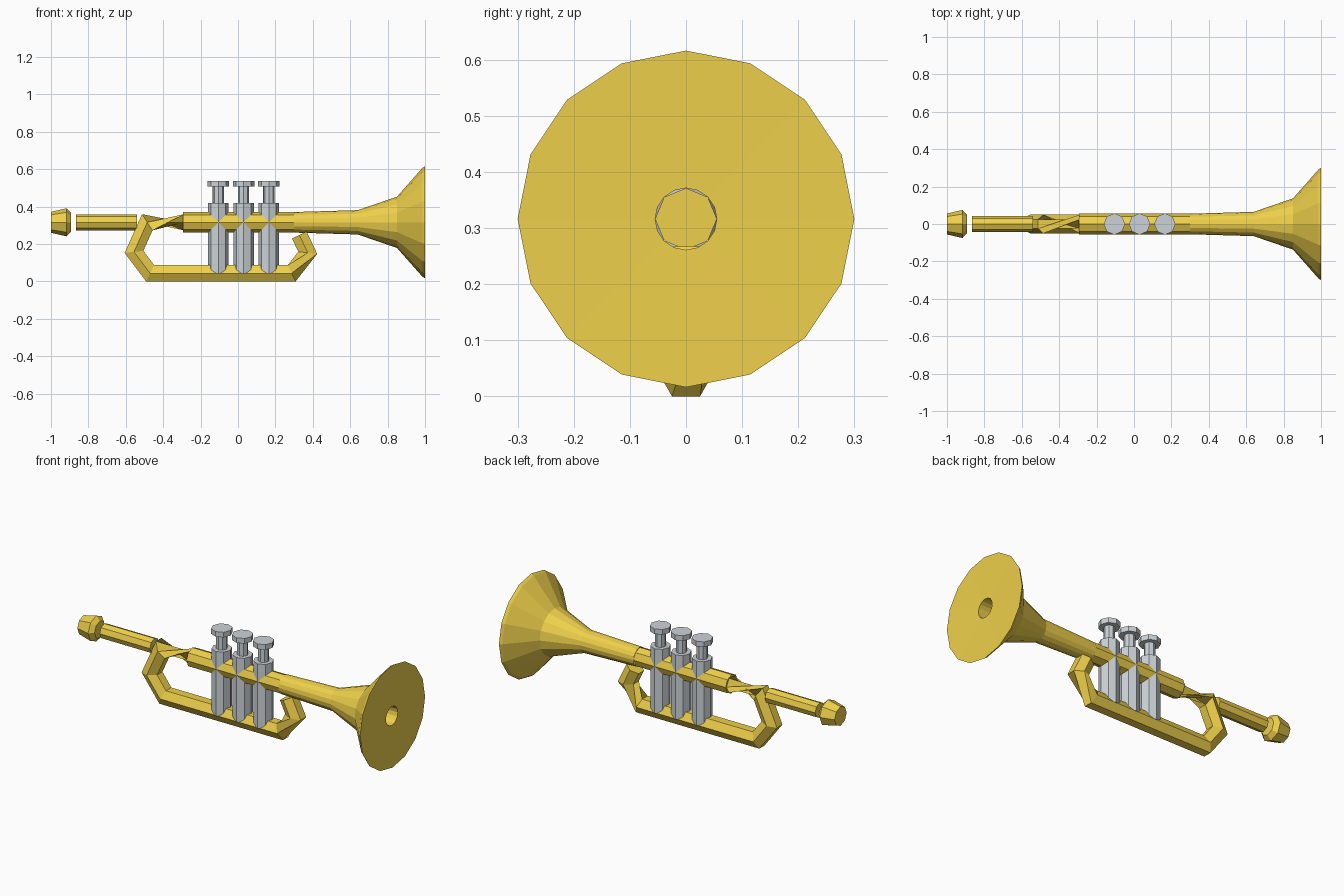
import bpy, bmesh, math
from mathutils import Vector

if "Cube" in bpy.data.objects:
    bpy.data.objects.remove(bpy.data.objects["Cube"])

AXIS_Z = 0.316


def material(name, rgb):
    m = bpy.data.materials.new(name)
    m.diffuse_color = (*rgb, 1)
    m.use_nodes = True
    m.node_tree.nodes["Principled BSDF"].inputs["Base Color"].default_value = m.diffuse_color
    return m


BRASS = material("brass", (0.86, 0.63, 0.07))
STEEL = material("steel", (0.60, 0.65, 0.68))


def loft(name, rings, mat, caps=True, closed=False):
    """Skin a list of point rings into one flat-shaded mesh."""
    bm = bmesh.new()
    rows = [[bm.verts.new(p) for p in ring] for ring in rings]
    n = len(rows[0])
    pairs = list(zip(rows, rows[1:]))
    if closed:
        pairs.append((rows[-1], rows[0]))
    for a, b in pairs:
        for i in range(n):
            j = (i + 1) % n
            bm.faces.new((a[i], a[j], b[j], b[i]))
    if caps and not closed:
        bm.faces.new(rows[0])
        bm.faces.new(rows[-1])
    bmesh.ops.recalc_face_normals(bm, faces=bm.faces)
    me = bpy.data.meshes.new(name)
    bm.to_mesh(me)
    bm.free()
    me.materials.append(mat)
    ob = bpy.data.objects.new(name, me)
    bpy.context.collection.objects.link(ob)
    return ob


def circle(n, r):
    return [(r * math.cos(2 * math.pi * i / n), r * math.sin(2 * math.pi * i / n))
            for i in range(n)]


def lathe_x(name, profile, sides, closed=False):
    """Profile of (x, radius) turned about the horn axis."""
    rings = [[(x, u, AXIS_Z + v) for u, v in circle(sides, r)] for x, r in profile]
    return loft(name, rings, BRASS, closed=closed)


def post(name, x, r, z0, z1):
    return loft(name, [[(x + u, v, z) for u, v in circle(8, r)] for z in (z0, z1)], STEEL)


def bent_tube(name, path, r, sides=6):
    """Mitred tube along (x, z, roll in degrees) points in the y = 0 plane."""
    pts = [Vector((x, z)) for x, z, _ in path]
    dirs = [(b - a).normalized() for a, b in zip(pts, pts[1:])]
    rings = []
    for i, p in enumerate(pts):
        d0, d1 = dirs[max(i - 1, 0)], dirs[min(i, len(dirs) - 1)]
        t = (d0 + d1).normalized()
        nrm = Vector((-t.y, t.x)) / t.dot(d0)
        roll = math.radians(path[i][2])
        ring = []
        for k in range(sides):
            a = 2 * math.pi * k / sides + roll
            q = p + nrm * r * math.sin(a)
            ring.append((q.x, r * math.cos(a), q.y))
        rings.append(ring)
    return loft(name, rings, BRASS)


# Bell, with flat front face and open bore
lathe_x("bell", [(0.30, 0.055), (0.64, 0.065), (0.85, 0.137), (0.985, 0.29),
                 (1.0, 0.30), (0.995, 0.055)], 16, closed=True)

# Straight tubes and mouthpiece
lathe_x("main_tube", [(-0.295, 0.055), (0.30, 0.055)], 8)
lathe_x("lead_pipe", [(-0.865, 0.043), (-0.54, 0.043)], 8)
lathe_x("mouthpiece", [(-1.0, 0.056), (-0.917, 0.075), (-0.893, 0.05)], 8)

# Looping lower tube
bent_tube("tuning_loop", [(-0.29, AXIS_Z, 120), (-0.485, AXIS_Z, 0), (-0.556, 0.158, 0),
                          (-0.47, 0.0433, 0), (0.287, 0.0433, 0),
                          (0.373, 0.153, 60), (0.328, 0.248, 60)], 0.05)

# Three valves
for i, x in enumerate((-0.105, 0.03, 0.165), 1):
    post(f"valve_body_{i}", x, 0.055, 0.043, 0.42)
    post(f"valve_stem_{i}", x, 0.03, 0.42, 0.507)
    post(f"valve_button_{i}", x, 0.057, 0.507, 0.537)
